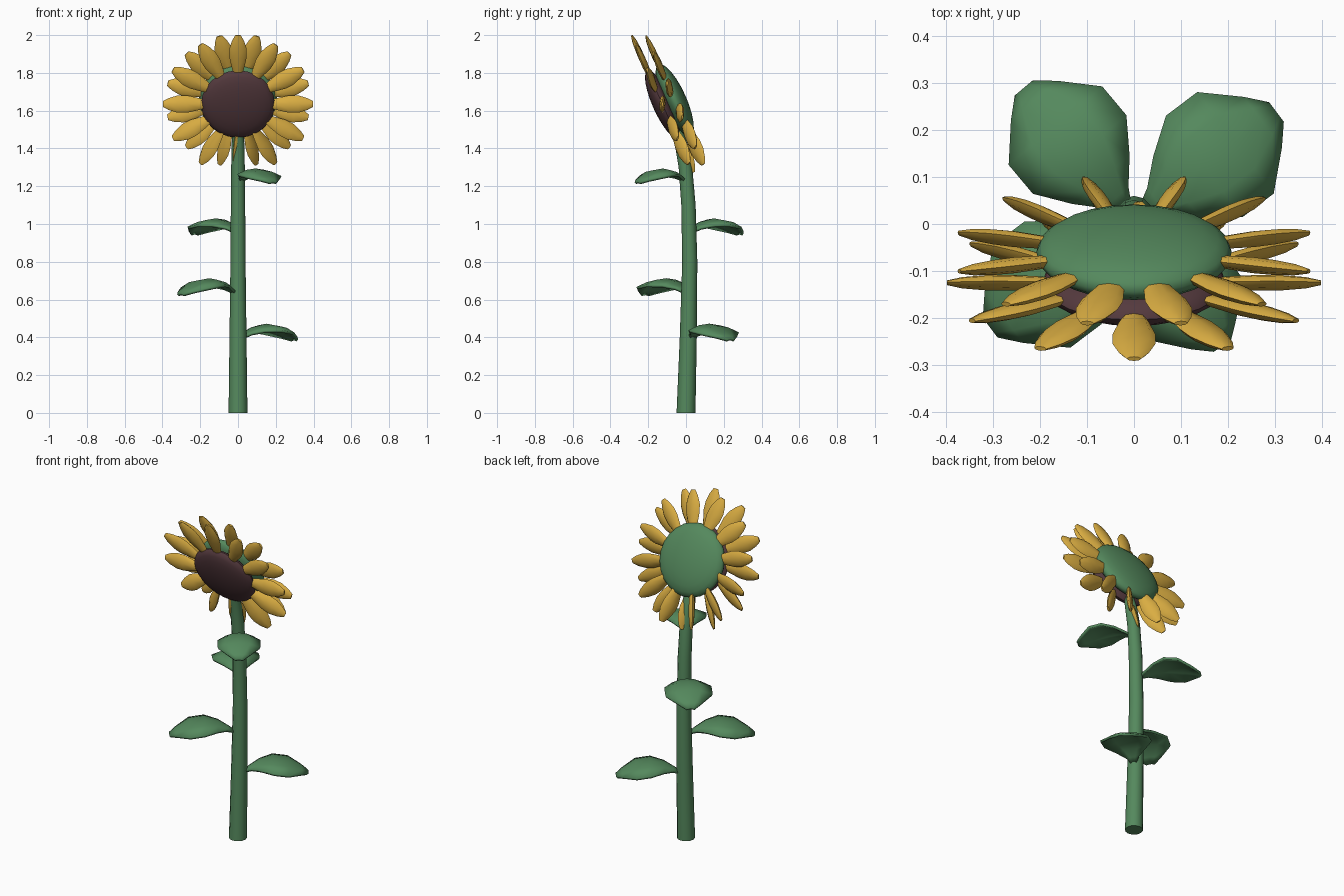
import bpy, bmesh, math
from mathutils import Vector, Matrix

old = bpy.data.objects.get("Cube")
if old:
    bpy.data.objects.remove(old, do_unlink=True)


def material(name, rgb):
    m = bpy.data.materials.new(name)
    m.use_nodes = True
    m.diffuse_color = (*rgb, 1)
    m.node_tree.nodes["Principled BSDF"].inputs["Base Color"].default_value = (*rgb, 1)
    return m


GREEN = material("leaf green", (0.09, 0.25, 0.11))
YELLOW = material("petal yellow", (0.70, 0.42, 0.055))
BROWN = material("seed brown", (0.09, 0.042, 0.048))


def finish(name, bm, mat, angle=50):
    bmesh.ops.recalc_face_normals(bm, faces=bm.faces)
    me = bpy.data.meshes.new(name)
    bm.to_mesh(me)
    bm.free()
    me.materials.append(mat)
    ob = bpy.data.objects.new(name, me)
    bpy.context.collection.objects.link(ob)
    bpy.ops.object.select_all(action="DESELECT")
    ob.select_set(True)
    bpy.context.view_layer.objects.active = ob
    bpy.ops.object.shade_smooth_by_angle(angle=math.radians(angle))
    return ob


def loft(bm, sections, sides):
    """Skin elliptical sections given as (centre, half-width vector, half-thickness vector)."""
    rings = []
    for c, a, b in sections:
        turns = [math.tau * i / sides for i in range(sides)]
        rings.append([bm.verts.new(c + a * math.cos(t) + b * math.sin(t)) for t in turns])
    for lo, hi in zip(rings, rings[1:]):
        for i in range(sides):
            j = (i + 1) % sides
            bm.faces.new((lo[i], lo[j], hi[j], hi[i]))
    bm.faces.new(rings[0])
    bm.faces.new(rings[-1])


# Tilted flower head frame: up in the disc plane, and the direction of its back
TILT = math.radians(24)
X = Vector((1, 0, 0))
UP = Vector((0, -math.sin(TILT), math.cos(TILT)))
BACK = Vector((0, math.cos(TILT), math.sin(TILT)))
FRONT_CENTRE = Vector((0, -0.125, 1.635))
BACK_CENTRE = Vector((0, -0.06, 1.655))

# Stem, curving slightly and leaning into the head
bm = bmesh.new()
path = [(0, 0, 0.05), (0.4, 0.012, 0.045), (0.8, 0.02, 0.04), (1.1, 0.013, 0.038),
        (1.3, -0.003, 0.036), (1.42, -0.025, 0.034), (1.53, -0.055, 0.025)]
loft(bm, [(Vector((0, y, z)), Vector((r, 0, 0)), Vector((0, r, 0))) for z, y, r in path], 12)
finish("stem", bm, GREEN)


# Seed disc and the green dome behind it
def dome(name, centre, radius, depth, mat):
    bm = bmesh.new()
    bmesh.ops.create_uvsphere(bm, u_segments=24, v_segments=12, radius=1)
    turn = Matrix((X, UP, BACK)).transposed().to_4x4()
    scale = Matrix.Diagonal((radius, radius, depth, 1))
    bm.transform(Matrix.Translation(centre) @ turn @ scale)
    finish(name, bm, mat)


dome("seed_disc", FRONT_CENTRE, 0.195, 0.052, BROWN)
dome("flower_back", BACK_CENTRE, 0.208, 0.062, GREEN)

# Petals: (share of the reach, half-width, half-thickness)
PETAL = [(0.40, 0.018, 0.010), (0.52, 0.032, 0.014), (0.68, 0.046, 0.017),
         (0.80, 0.046, 0.016), (0.92, 0.032, 0.012), (1.0, 0.015, 0.005)]


def petal_ring(name, centre, reach, offset):
    bm = bmesh.new()
    for k in range(12):
        turn = math.radians(k * 30 + offset)
        side = 1 if math.sin(turn) >= -1e-6 else -1
        phi = math.acos(max(-1, min(1, math.cos(turn))))   # angle away from the top
        roll = math.radians(56) * phi / math.pi            # lower petals twist more
        out = X * side * math.sin(phi) + UP * math.cos(phi)
        tangent = -X * side * math.cos(phi) + UP * math.sin(phi)
        wide = tangent * math.cos(roll) + BACK * math.sin(roll)
        thick = out.cross(wide)
        loft(bm, [(centre + out * s * reach, wide * w, thick * t) for s, w, t in PETAL], 8)
    finish(name, bm, YELLOW)


petal_ring("front_petals", FRONT_CENTRE, 0.398, 0)
petal_ring("back_petals", BACK_CENTRE, 0.385, 15)

# Leaves: (distance from stem, half-width, height)
LEAF = [(0.02, 0.012, -0.005), (0.06, 0.035, 0.02), (0.11, 0.08, 0.045), (0.18, 0.13, 0.06),
        (0.26, 0.13, 0.048), (0.33, 0.065, 0.01), (0.365, 0.025, -0.015)]


def leaf(name, z, heading, size):
    bm = bmesh.new()
    rows = []
    for s, w, h in LEAF:
        row = []
        for c in (-1, -0.5, 0, 0.5, 1):
            sag = 0.25 * w * c * c                         # edges droop below the midrib
            row.append(bm.verts.new((s * size, c * w * size, (h - sag) * size)))
        rows.append(row)
    for a, b in zip(rows, rows[1:]):
        for i in range(4):
            bm.faces.new((a[i], b[i], b[i + 1], a[i + 1]))
    bm.transform(Matrix.Translation((0, 0.01, z)) @ Matrix.Rotation(math.radians(heading), 4, "Z"))
    ob = finish(name, bm, GREEN)
    solid = ob.modifiers.new("thickness", "SOLIDIFY")
    solid.thickness = 0.014
    solid.offset = -1


leaf("lowest_leaf", 0.41, 37, 1.04)
leaf("lower_leaf", 0.65, 217, 1.05)
leaf("upper_leaf", 0.97, 130, 1.0)
leaf("highest_leaf", 1.24, -55, 0.9)
